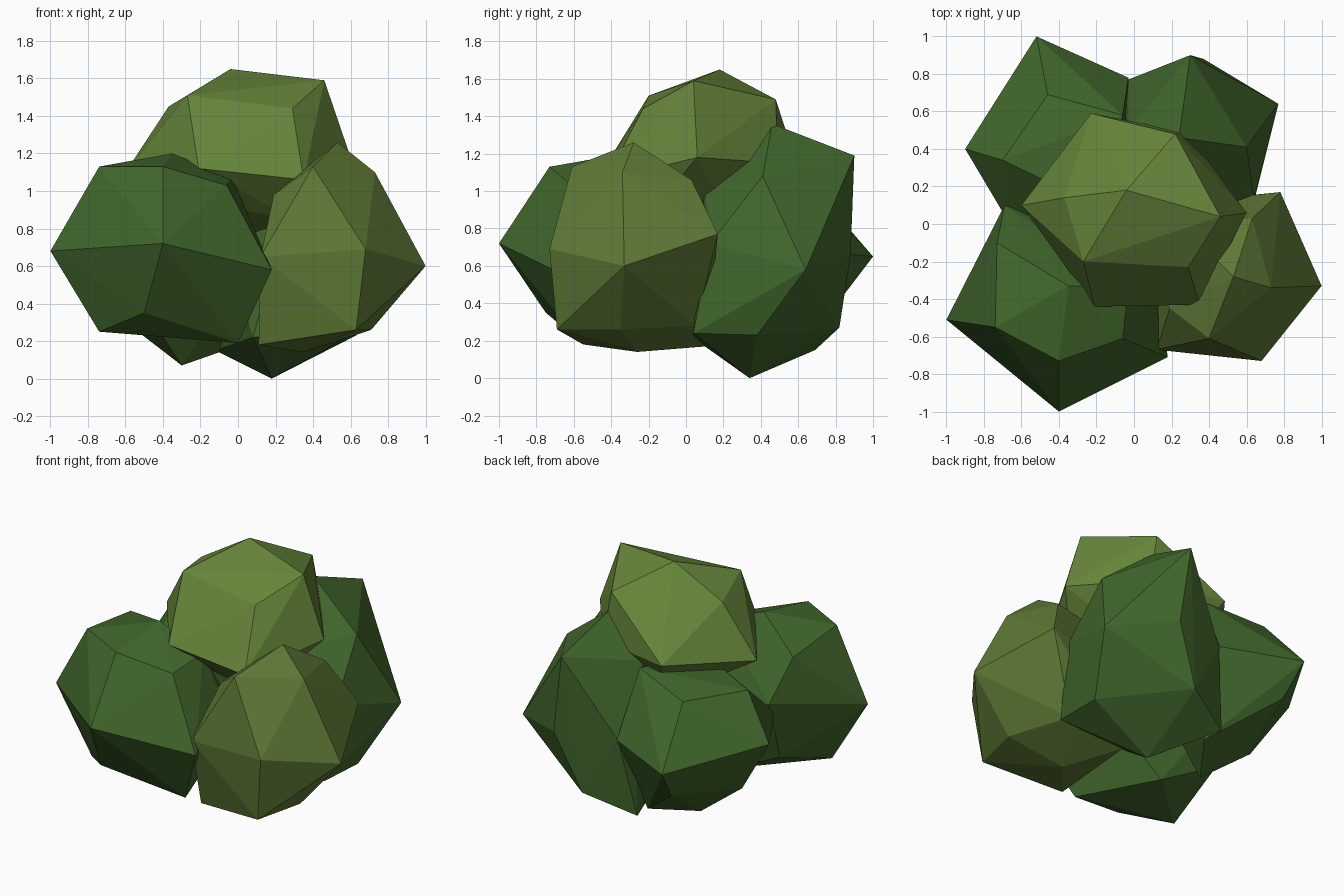
import bpy, bmesh


def material(name, rgb):
    m = bpy.data.materials.new(name)
    m.diffuse_color = (*rgb, 1)
    return m


dark = material("dark_leaf", (0.053, 0.135, 0.025))
olive = material("olive_leaf", (0.11, 0.19, 0.036))
light = material("light_leaf", (0.13, 0.235, 0.042))


def clump(name, mat, corners):
    """Faceted leaf clump: the convex hull round a few corner points."""
    bm = bmesh.new()
    for c in corners:
        bm.verts.new(c)
    hull = bmesh.ops.convex_hull(bm, input=bm.verts[:])
    loose = {g for g in hull["geom_interior"] + hull["geom_unused"]
             if isinstance(g, bmesh.types.BMVert)}
    bmesh.ops.delete(bm, geom=list(loose), context='VERTS')
    bmesh.ops.recalc_face_normals(bm, faces=bm.faces[:])
    me = bpy.data.meshes.new(name)
    bm.to_mesh(me)
    bm.free()
    me.materials.append(mat)
    ob = bpy.data.objects.new(name, me)
    bpy.context.collection.objects.link(ob)
    return ob


# front left clump
clump("front_left_clump", dark, [
    (-1, -.51, .68), (-.4, -1, .72), (.18, -.71, .58),
    (-.74, -.55, 1.13), (-.4, -.73, 1.13), (-.06, -.61, 1.03),
    (-.35, -.33, 1.2), (-.73, -.1, 1.08), (-.69, .1, .83),
    (-.74, -.5, .25), (-.5, -.75, .35), (0, -.56, .19),
    (-.68, -.03, .42), (-.3, -.1, .22), (.1, -.15, .6),
    (.07, -.3, .83), (-.03, -.33, 1.07)])

# front right clump
clump("front_right_clump", olive, [
    (.68, -.73, .69), (1, -.33, .6), (.73, -.34, 1.1),
    (.53, -.28, 1.26), (.4, -.61, 1.13), (.19, -.45, .98),
    (.12, -.67, .65), (.63, -.69, .26), (.71, -.35, .26),
    (.11, -.55, .18), (.35, -.26, .14), (.78, .17, .77),
    (.63, .03, 1.06), (.55, .05, .28), (.18, .11, .17),
    (.15, .1, .7), (.25, 0, 1.0)])

# back left clump
clump("back_left_clump", dark, [
    (-.52, 1, .65), (-.03, .78, .67), (-.46, .69, 1.01),
    (-.7, .34, 1.02), (-.9, .4, .73), (-.06, .58, 1.09),
    (-.65, .33, .34), (-.48, .84, .44), (-.1, .55, .14),
    (-.3, .27, .07), (-.68, .03, .75), (-.2, .1, 1.05),
    (-.45, .05, .3), (0, .25, .5)])

# back right clump
clump("back_right_clump", dark, [
    (.18, .34, .0), (.24, .46, 1.36), (.3, .9, 1.19),
    (.37, .88, .66), (.6, .41, 1.08), (.77, .64, .58),
    (.63, .38, .23), (.2, .82, .27), (-.12, .69, .15),
    (.64, .13, .72), (.62, .04, .24), (.08, .03, .22),
    (-.05, .6, .85), (-.03, .77, .67), (-.03, .5, 1.1),
    (-.03, .3, .6), (.3, .1, 1.02)])

# crown clump on top
clump("crown_clump", light, [
    (-.04, .18, 1.65), (.46, .04, 1.59), (-.27, -.2, 1.51),
    (.29, -.23, 1.44), (-.21, -.44, 1.12), (.35, -.43, 1.06),
    (.6, .06, 1.18), (.22, .48, 1.49), (-.23, .59, 1.15),
    (-.37, .14, 1.45), (-.6, .1, 1.1), (.28, .49, 1.15),
    (-.3, -.22, .95), (.3, -.22, .85), (0, .3, .75)])
